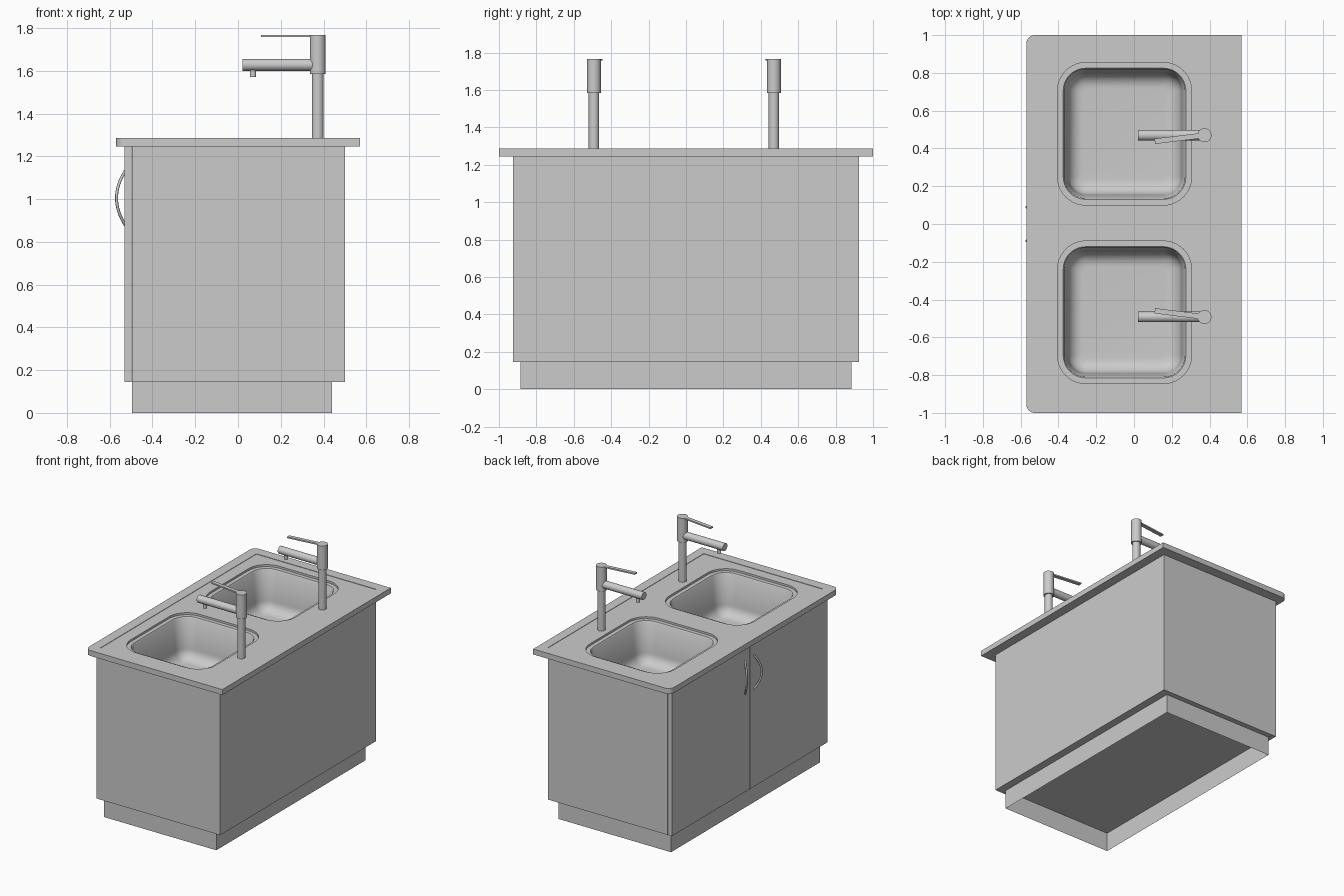
import bpy, bmesh, math
from mathutils import Vector, Matrix

if "Cube" in bpy.data.objects:
    bpy.data.objects.remove(bpy.data.objects["Cube"])


def add(name, bm, smooth=False):
    me = bpy.data.meshes.new(name)
    bm.to_mesh(me)
    bm.free()
    ob = bpy.data.objects.new(name, me)
    bpy.context.collection.objects.link(ob)
    if smooth:
        bpy.ops.object.select_all(action='DESELECT')
        ob.select_set(True)
        bpy.context.view_layer.objects.active = ob
        bpy.ops.object.shade_smooth_by_angle(angle=math.radians(35))
    return ob


def box(name, lo, hi, open_dirs=()):
    """Box between two corners; faces whose normal z is in open_dirs are removed."""
    lo, hi = Vector(lo), Vector(hi)
    bm = bmesh.new()
    bmesh.ops.create_cube(bm, size=1, matrix=Matrix.Translation((lo + hi) / 2) @ Matrix.Diagonal((*(hi - lo), 1)))
    bm.normal_update()
    doomed = [f for f in bm.faces if round(f.normal.z) in open_dirs]
    bmesh.ops.delete(bm, geom=doomed, context='FACES_ONLY')
    return add(name, bm)


def rod(name, a, b, r):
    a, b = Vector(a), Vector(b)
    d = b - a
    mat = Matrix.Translation((a + b) / 2) @ d.to_track_quat('Z', 'Y').to_matrix().to_4x4()
    bm = bmesh.new()
    bmesh.ops.create_cone(bm, cap_ends=True, segments=32, radius1=r, radius2=r, depth=d.length, matrix=mat)
    return add(name, bm, True)


def round_rect(x0, x1, y0, y1, radii, n=10):
    """Outline, corners in order +x+y, -x+y, -x-y, +x-y."""
    pts = []
    corners = [(x1, y1, -1, -1), (x0, y1, 1, -1), (x0, y0, 1, 1), (x1, y0, -1, 1)]
    for k, (x, y, sx, sy) in enumerate(corners):
        r = radii[k]
        if r == 0:
            pts.append((x, y))
            continue
        for i in range(n + 1):
            a = math.pi / 2 * (k + i / n)
            pts.append((x + sx * r + r * math.cos(a), y + sy * r + r * math.sin(a)))
    return pts


def plate(name, outlines, z0, z1):
    """Flat plate with holes from a filled 2D curve."""
    cu = bpy.data.curves.new(name + "_outline", 'CURVE')
    cu.dimensions = '2D'
    cu.fill_mode = 'BOTH'
    cu.extrude = (z1 - z0) / 2
    for pts in outlines:
        s = cu.splines.new('POLY')
        s.points.add(len(pts) - 1)
        for p, (x, y) in zip(s.points, pts):
            p.co = (x, y, 0, 1)
        s.use_cyclic_u = True
    tmp = bpy.data.objects.new(name + "_outline", cu)
    bpy.context.collection.objects.link(tmp)
    me = bpy.data.meshes.new_from_object(tmp.evaluated_get(bpy.context.evaluated_depsgraph_get()))
    bpy.data.objects.remove(tmp)
    bm = bmesh.new()
    bm.from_mesh(me)
    bmesh.ops.remove_doubles(bm, verts=bm.verts, dist=1e-5)
    bmesh.ops.recalc_face_normals(bm, faces=bm.faces)
    bmesh.ops.translate(bm, verts=bm.verts, vec=(0, 0, (z0 + z1) / 2))
    return add(name, bm, True)


def basin(name, x0, x1, y0, y1):
    """Sink bowl lofted from inset rounded rectangles: step, ledge, wall, fillet, floor."""
    prof = [(0, 1.283), (0, 1.268), (0.03, 1.268), (0.036, 1.26), (0.055, 1.04)]
    for i in range(1, 9):
        a = math.pi / 2 * i / 8
        prof.append((0.055 + 0.08 * (1 - math.cos(a)), 1.04 - 0.08 * math.sin(a)))
    bm = bmesh.new()
    prev = None
    for d, z in prof:
        r = max(0.15 - d, 0.05)
        loop = [bm.verts.new((x, y, z)) for x, y in round_rect(x0 + d, x1 - d, y0 + d, y1 - d, [r] * 4)]
        if prev:
            n = len(loop)
            for i in range(n):
                j = (i + 1) % n
                bm.faces.new((prev[i], prev[j], loop[j], loop[i]))
        prev = loop
    bm.faces.new(prev)
    bm.normal_update()
    if prev[0].link_faces and bm.faces[:][-1].normal.z < 0:
        bmesh.ops.reverse_faces(bm, faces=bm.faces)
    return add(name, bm, True)


# Cabinet: hollow plinth, open-topped body, two doors
box("plinth", (-0.495, -0.885, 0), (0.44, 0.885, 0.145), (-1, 1))
box("cabinet_body", (-0.495, -0.925, 0.145), (0.5, 0.925, 1.245), (1,))
for side, s in (("left", 1), ("right", -1)):
    ys = sorted((0.005 * s, 0.925 * s))
    box("door_" + side, (-0.53, ys[0], 0.145), (-0.497, ys[1], 1.245))

    # Bowed door handle
    cu = bpy.data.curves.new("handle_" + side, 'CURVE')
    cu.dimensions = '3D'
    cu.bevel_depth = 0.007
    cu.bevel_resolution = 2
    cu.use_fill_caps = True
    sp = cu.splines.new('POLY')
    sp.points.add(16)
    for i, p in enumerate(sp.points):
        t = i / 8 - 1
        bow = 1 - t * t
        p.co = (-0.525 - 0.043 * bow, s * (0.05 + 0.038 * bow), 1.005 + 0.13 * t, 1)
    bpy.context.collection.objects.link(bpy.data.objects.new("handle_" + side, cu))

# Countertop with two basin openings and a faint raised border
basins = {"left": (-0.405, 0.305, 0.1, 0.855), "right": (-0.405, 0.305, -0.845, -0.09)}
outer = round_rect(-0.57, 0.57, -1, 1, [0, 0.045, 0.045, 0])
holes = [round_rect(*b, [0.15] * 4) for b in basins.values()]
plate("countertop", [outer] + holes, 1.245, 1.283)
plate("countertop_border", [outer, round_rect(-0.495, 0.5, -0.925, 0.925, [0] * 4)], 1.283, 1.286)
for side, b in basins.items():
    basin("basin_" + side, *b)

# Taps
for side, y, s in (("left", 0.47, 1), ("right", -0.492, -1)):
    x = 0.373
    rod("tap_post_" + side, (x, y, 1.28), (x, y, 1.59), 0.028)
    rod("tap_head_" + side, (x, y, 1.585), (x, y, 1.767), 0.037)
    rod("tap_spout_" + side, (0.02, y, 1.628), (x, y, 1.628), 0.028)
    rod("tap_nozzle_" + side, (0.07, y, 1.572), (0.07, y, 1.62), 0.015)
    # Lever, thin bar angled towards the middle
    lever = box("tap_lever_" + side, (-0.265, -0.014, -0.005), (0, 0.014, 0.005))
    lever.location = (x, y, 1.762)
    lever.rotation_euler = (0, 0, s * math.radians(7))
